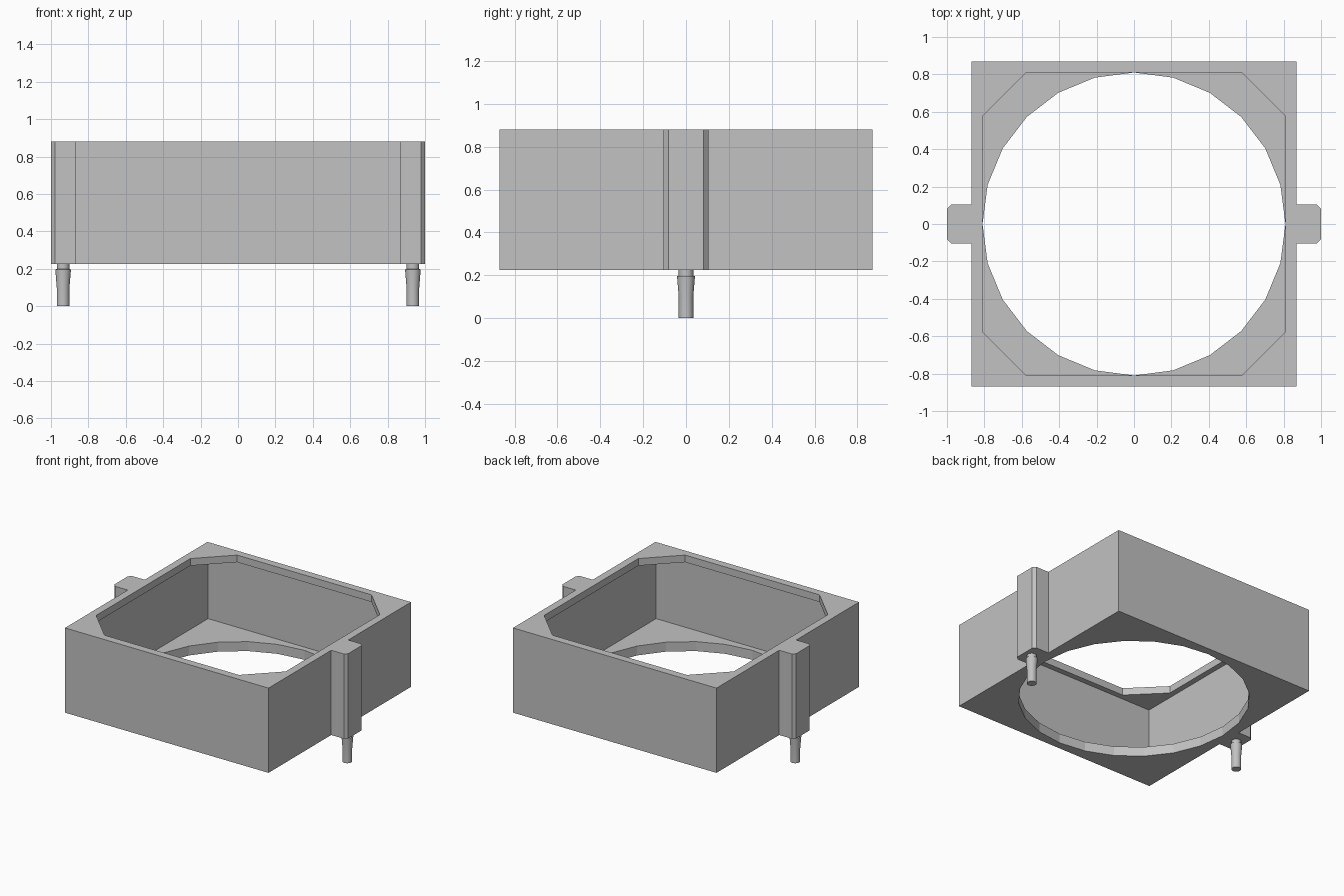
import bpy
import math

cube = bpy.data.objects.get("Cube")
if cube:
    bpy.data.objects.remove(cube, do_unlink=True)

BASE, TOP = 0.225, 0.88      # housing bottom and top
FLOOR, LIP = 0.298, 0.825    # floor surface and underside of the top lip
HALF, CAVITY, OPEN = 0.87, 0.853, 0.81

grey = bpy.data.materials.new("plain_grey")
grey.use_nodes = True
grey.diffuse_color = (0.54, 0.54, 0.54, 1)
grey.node_tree.nodes["Principled BSDF"].inputs["Base Color"].default_value = (0.54, 0.54, 0.54, 1)


def loft(name, rings):
    """Closed solid from a stack of (outline, height) rings."""
    n = len(rings[0][0])
    verts = [(x, y, z) for outline, z in rings for x, y in outline]
    faces = [list(range(n))[::-1], list(range(len(verts) - n, len(verts)))]
    for r in range(len(rings) - 1):
        for i in range(n):
            j = (i + 1) % n
            faces.append([r * n + i, r * n + j, (r + 1) * n + j, (r + 1) * n + i])
    mesh = bpy.data.meshes.new(name)
    mesh.from_pydata(verts, [], faces)
    mesh.materials.append(grey)
    obj = bpy.data.objects.new(name, mesh)
    bpy.context.collection.objects.link(obj)
    return obj


def activate(obj):
    bpy.ops.object.select_all(action="DESELECT")
    obj.select_set(True)
    bpy.context.view_layer.objects.active = obj


def cut(target, outline, z0, z1):
    cutter = loft("cutter", [(outline, z0), (outline, z1)])
    cutter.hide_render = True
    mod = target.modifiers.new("cut", "BOOLEAN")
    mod.operation, mod.solver, mod.object = "DIFFERENCE", "EXACT", cutter
    activate(target)
    bpy.ops.object.modifier_apply(modifier=mod.name)
    bpy.data.objects.remove(cutter, do_unlink=True)


def circle(radius, sides, cx=0.0):
    return [(cx + radius * math.cos(math.tau * i / sides),
             radius * math.sin(math.tau * i / sides)) for i in range(sides)]


def half_turn(points):
    """Adds the same points rotated by 180 degrees."""
    return points + [(-x, -y) for x, y in points]


# Housing: square block with a chamfered lug on each side
lug, bevel = 0.104, 0.022
outline = half_turn([(HALF, -HALF), (HALF, -lug), (1 - bevel, -lug), (1, bevel - lug),
                     (1, lug - bevel), (1 - bevel, lug), (HALF, lug), (HALF, HALF)])
housing = loft("housing", [(outline, BASE), (outline, TOP)])

# Hollow interior, round floor opening, clipped-corner top opening
square = half_turn([(CAVITY, -CAVITY), (CAVITY, CAVITY)])
clip = 0.575
octagon = half_turn([(OPEN, -clip), (OPEN, clip), (clip, OPEN), (-clip, OPEN)])
cut(housing, square, FLOOR, LIP)
cut(housing, circle(OPEN, 24), BASE - 0.1, FLOOR + 0.1)
cut(housing, octagon, LIP - 0.1, TOP + 0.1)

# Pins: narrow neck, flared shoulder, straight shaft
profile = [(0.034, 0), (0.034, 0.1), (0.042, 0.197), (0.034, 0.198), (0.034, BASE + 0.005)]
for side, sign in (("left", 1), ("right", -1)):
    pin = loft(side + "_pin", [(circle(r, 24, sign * 0.935), z) for r, z in profile])
    activate(pin)
    bpy.ops.object.shade_smooth_by_angle(angle=math.radians(30))
